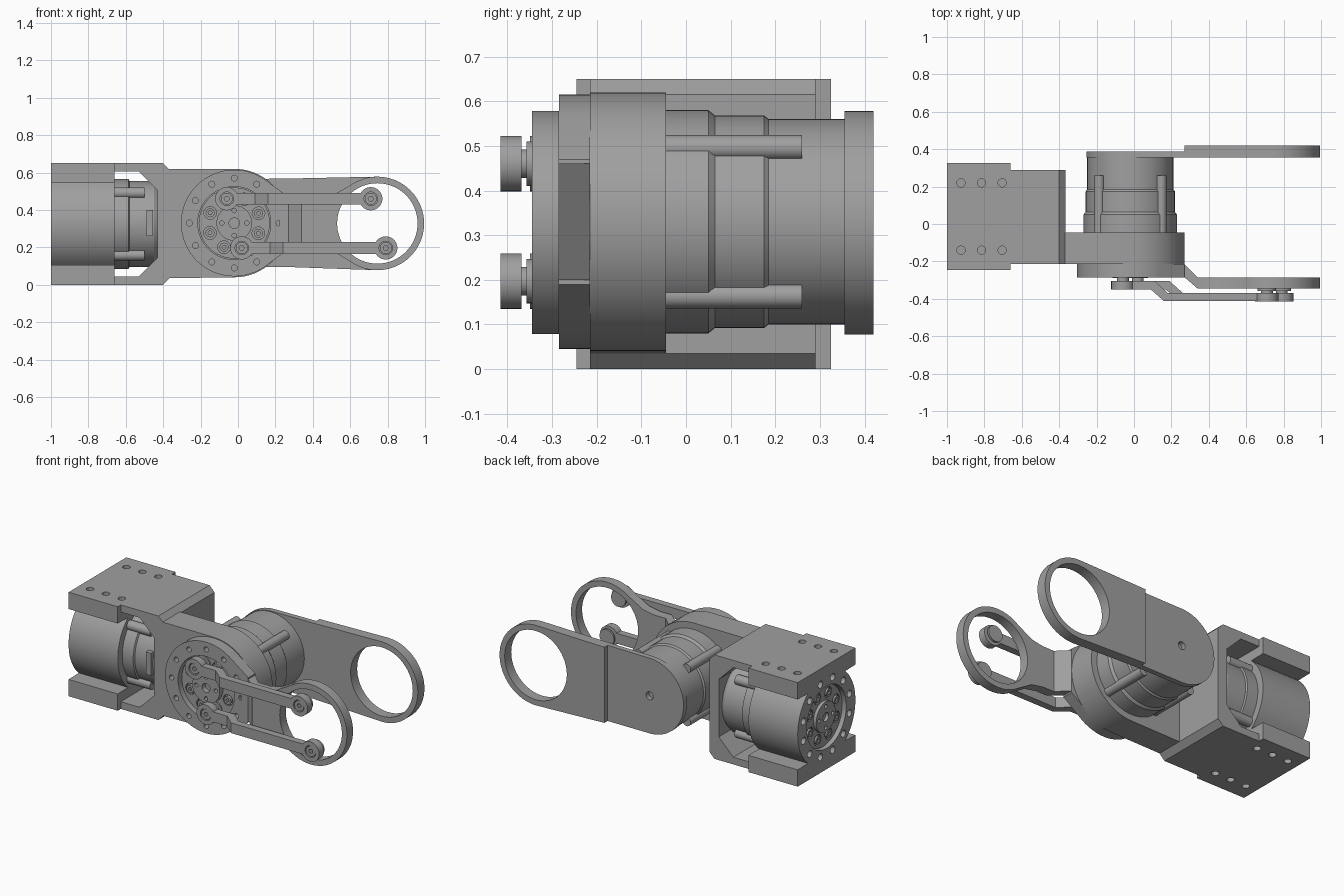
import bpy, bmesh, math
from math import cos, sin, radians
from mathutils import Vector, Matrix
from mathutils.geometry import convex_hull_2d

if "Cube" in bpy.data.objects:
    bpy.data.objects.remove(bpy.data.objects["Cube"])

grey = bpy.data.materials.new("machined grey")
grey.use_nodes = True
grey.diffuse_color = (0.35, 0.35, 0.35, 1)
grey.node_tree.nodes["Principled BSDF"].inputs["Base Color"].default_value = (0.35, 0.35, 0.35, 1)

# Maps a flat drawing (u, v) with depth w onto the model axes
FRAMES = {
    "x": Matrix(((0, 0, 1), (1, 0, 0), (0, 1, 0))),
    "y": Matrix(((1, 0, 0), (0, 0, 1), (0, 1, 0))),
    "z": Matrix.Identity(3),
}
parts = []


def finish(name, mesh):
    bm = bmesh.new()
    bm.from_mesh(mesh)
    bmesh.ops.remove_doubles(bm, verts=bm.verts, dist=1e-5)
    bmesh.ops.recalc_face_normals(bm, faces=bm.faces)
    bm.to_mesh(mesh)
    bm.free()
    mesh.name = name
    mesh.materials.clear()
    mesh.materials.append(grey)
    obj = bpy.data.objects.new(name, mesh)
    bpy.context.collection.objects.link(obj)
    parts.append(obj)
    return obj


def arc(c, r, a0, a1, n=24):
    return [(c[0] + r * cos(radians(a0 + (a1 - a0) * i / n)),
             c[1] + r * sin(radians(a0 + (a1 - a0) * i / n))) for i in range(n + 1)]


def circle(c, r, n=64):
    return arc(c, r, 0, 360, n)[:-1]


def ring_of(c, radius, r, count, phase=0):
    return [circle(p, r, 16) for p in arc(c, radius, phase, phase + 360, count)[:-1]]


def hull(points):
    return [points[i] for i in convex_hull_2d([Vector(p) for p in points])]


def plate(name, axis, w0, w1, outline, holes=()):
    """Extrude a flat outline with holes from depth w0 to w1."""
    curve = bpy.data.curves.new(name, "CURVE")
    curve.dimensions = "2D"
    curve.fill_mode = "BOTH"
    curve.extrude = (w1 - w0) / 2
    for loop in [outline, *holes]:
        spline = curve.splines.new("POLY")
        spline.points.add(len(loop) - 1)
        for point, (u, v) in zip(spline.points, loop):
            point.co = (u, v, 0, 1)
        spline.use_cyclic_u = True
    temp = bpy.data.objects.new(name, curve)
    bpy.context.collection.objects.link(temp)
    deps = bpy.context.evaluated_depsgraph_get()
    mesh = bpy.data.meshes.new_from_object(temp.evaluated_get(deps))
    bpy.data.objects.remove(temp)
    for v in mesh.vertices:
        v.co = FRAMES[axis] @ (v.co + Vector((0, 0, (w0 + w1) / 2)))
    return finish(name, mesh)


def lathe(name, axis, c, profile, n=64):
    """Spin (radius, depth) points round an axis through c."""
    bm = bmesh.new()
    rings = [[bm.verts.new(FRAMES[axis] @ Vector((*p, w))) for p in circle(c, r, n)] for r, w in profile]
    for a, b in zip(rings, rings[1:]):
        for i in range(n):
            bm.faces.new((a[i], a[(i + 1) % n], b[(i + 1) % n], b[i]))
    bm.faces.new(rings[0])
    bm.faces.new(rings[-1])
    mesh = bpy.data.meshes.new(name)
    bm.to_mesh(mesh)
    bm.free()
    return finish(name, mesh)


def output_face(name, axis, c, face, sunk):
    """Rotor with screws and a hub, seen inside a recess."""
    inner = sunk + (sunk - face) * 0.6
    plate(name + "_rotor", axis, sunk, inner, circle(c, 0.19), ring_of(c, 0.14, 0.034, 8, 22))
    for i, p in enumerate(arc(c, 0.14, 22, 382, 8)[:-1]):
        plate(f"{name}_screw_{i}", axis, sunk - 0.005, inner, circle(p, 0.024, 20), [circle(p, 0.011, 6)])
    plate(name + "_hub", axis, face, inner, circle(c, 0.095),
          [circle(c, 0.028, 24)] + ring_of(c, 0.067, 0.012, 4))


HIP = (0.04, 0.325)      # y, z of the first motor axis
KNEE = (-0.02, 0.33)     # x, z of the second motor axis
TIP = (0.745, 0.328)     # x, z of the end rings

# First motor: flanged housing with a round belly
side = [(0.285, 0.325), (0.285, 0.22)] + arc((0, 0), 0.285, 50, -50) + [(0.285, -0.22), (0.285, -0.325)]
local = side + [(-u, -v) for u, v in side]
outline = [(HIP[0] + u, HIP[1] + v) for u, v in local]
recess = circle(HIP, 0.195)
plate("hip_housing_face", "x", -1.0, -0.95, outline, [recess] + ring_of(HIP, 0.235, 0.022, 12, 15))
housing = plate("hip_housing", "x", -0.95, -0.66, outline)
output_face("hip", "x", HIP, -0.995, -0.975)
lathe("hip_motor", "x", HIP, [(0.24, -0.68), (0.24, -0.585), (0.23, -0.58), (0.23, -0.45), (0.215, -0.425)])
plate("hip_connector", "x", -0.49, -0.455, [(-0.21, 0.26), (-0.18, 0.26), (-0.18, 0.40), (-0.21, 0.40)])
for i, p in enumerate(arc(HIP, 0.235, 45, 405, 4)[:-1]):
    plate(f"hip_motor_boss_{i}", "x", -0.66, -0.50, circle(p, 0.03, 24))

# Screw holes in the top and bottom of the housing
bm = bmesh.new()
for x in (-0.925, -0.815, -0.705):
    for y in (-0.14, 0.22):
        for z in (0, 0.65):
            bmesh.ops.create_cone(bm, cap_ends=True, segments=20, radius1=0.022, radius2=0.022,
                                  depth=0.06, matrix=Matrix.Translation((x, y, z)))
mesh = bpy.data.meshes.new("screw_hole_cutter")
bm.to_mesh(mesh)
bm.free()
cutter = bpy.data.objects.new("screw_hole_cutter", mesh)
bpy.context.collection.objects.link(cutter)
cutter.hide_render = True
cutter.hide_set(True)
cutter.display_type = "WIRE"
for target in (housing,):
    mod = target.modifiers.new("screw_holes", "BOOLEAN")
    mod.object = cutter
    mod.solver = "EXACT"

# C-shaped bracket joining the two motors
half = [(-0.66, 0.325), (-0.40, 0.325), (-0.365, 0.29)]
inner = [(-0.43, 0.18), (-0.53, 0.28), (-0.66, 0.28)]
upper = half + [(-0.365, 0)]
lower = [(u, -v) for u, v in reversed(half)]
c_shape = upper + lower + [(u, -v) for u, v in reversed(inner)] + inner
plate("bracket", "y", -0.215, 0.29, [(u, v + 0.325) for u, v in c_shape])
plate("knee_housing", "y", -0.215, -0.045, hull(circle(KNEE, 0.29) + [(-0.40, 0.62), (-0.40, 0.035)]))

# Second motor body
lathe("knee_motor", "y", KNEE, [(0.25, -0.06), (0.25, 0.05), (0.238, 0.065), (0.238, 0.175),
                                (0.23, 0.185), (0.23, 0.36)])
for i, p in enumerate(arc(KNEE, 0.235, 45, 405, 4)[:-1]):
    plate(f"knee_motor_boss_{i}", "y", -0.05, 0.26, circle(p, 0.028, 24))

# Front arm: disc, stepped neck and end ring
front_disc = hull(circle(KNEE, 0.285) + [(0.27, 0.47), (0.27, 0.19)])
plate("front_arm_disc", "y", -0.285, -0.215, front_disc,
      [circle(KNEE, 0.195)] + ring_of(KNEE, 0.24, 0.016, 12))
plate("front_arm_step", "z", 0.20, 0.46,
      [(0.22, -0.285), (0.27, -0.285), (0.34, -0.345), (0.36, -0.345), (0.36, -0.285), (0.34, -0.285),
       (0.27, -0.215), (0.22, -0.215)])
neck = [(0.34, 0.20), (0.34, 0.46), (0.42, 0.46), (0.50, 0.475)]
flare = arc(TIP, 0.25, 125, -125, 60)
plate("front_arm_ring", "y", -0.345, -0.285, neck + flare + [(0.50, 0.185), (0.42, 0.20)], [circle(TIP, 0.215)])
output_face("knee", "y", KNEE, -0.288, -0.255)

# Back arm: thin rounded cover and thicker ring plate
edge = [(0.27, 0.095), (0.27, 0.568)]
plate("back_arm_cover", "y", 0.355, 0.388, hull(circle(KNEE, 0.235) + edge), [circle(KNEE, 0.025, 24)])
plate("back_arm_ring", "y", 0.355, 0.42, hull(circle(TIP, 0.25) + edge), [circle(TIP, 0.215)])

# Two cranked links with pinned ends
for name, x, z in (("upper", -0.06, 0.46), ("lower", 0.02, 0.197)):
    end = x + 0.77
    bar = [(x + 0.05, -0.35), (x + 0.15, -0.35), (x + 0.22, -0.412), (end - 0.05, -0.412),
           (end - 0.05, -0.368), (x + 0.24, -0.368), (x + 0.17, -0.305), (x + 0.05, -0.305)]
    plate(name + "_link_bar", "z", z - 0.032, z + 0.032, bar)
    for tag, px, y0, y1, back in (("near", x, -0.35, -0.305, -0.25), ("far", end, -0.415, -0.368, -0.345)):
        p = (px, z)
        plate(f"{name}_link_{tag}_eye", "y", y0, y1, circle(p, 0.062, 40), [circle(p, 0.036, 32)])
        plate(f"{name}_link_{tag}_pin", "y", y0 + 0.005, back, circle(p, 0.032, 32), [circle(p, 0.014, 6)])
        plate(f"{name}_link_{tag}_collar", "y", back - 0.012, back, circle(p, 0.05, 32))

# Smooth the round walls and keep the edges crisp
bpy.ops.object.select_all(action="DESELECT")
for obj in parts:
    obj.select_set(True)
bpy.context.view_layer.objects.active = parts[0]
bpy.ops.object.shade_smooth_by_angle(angle=radians(30))
